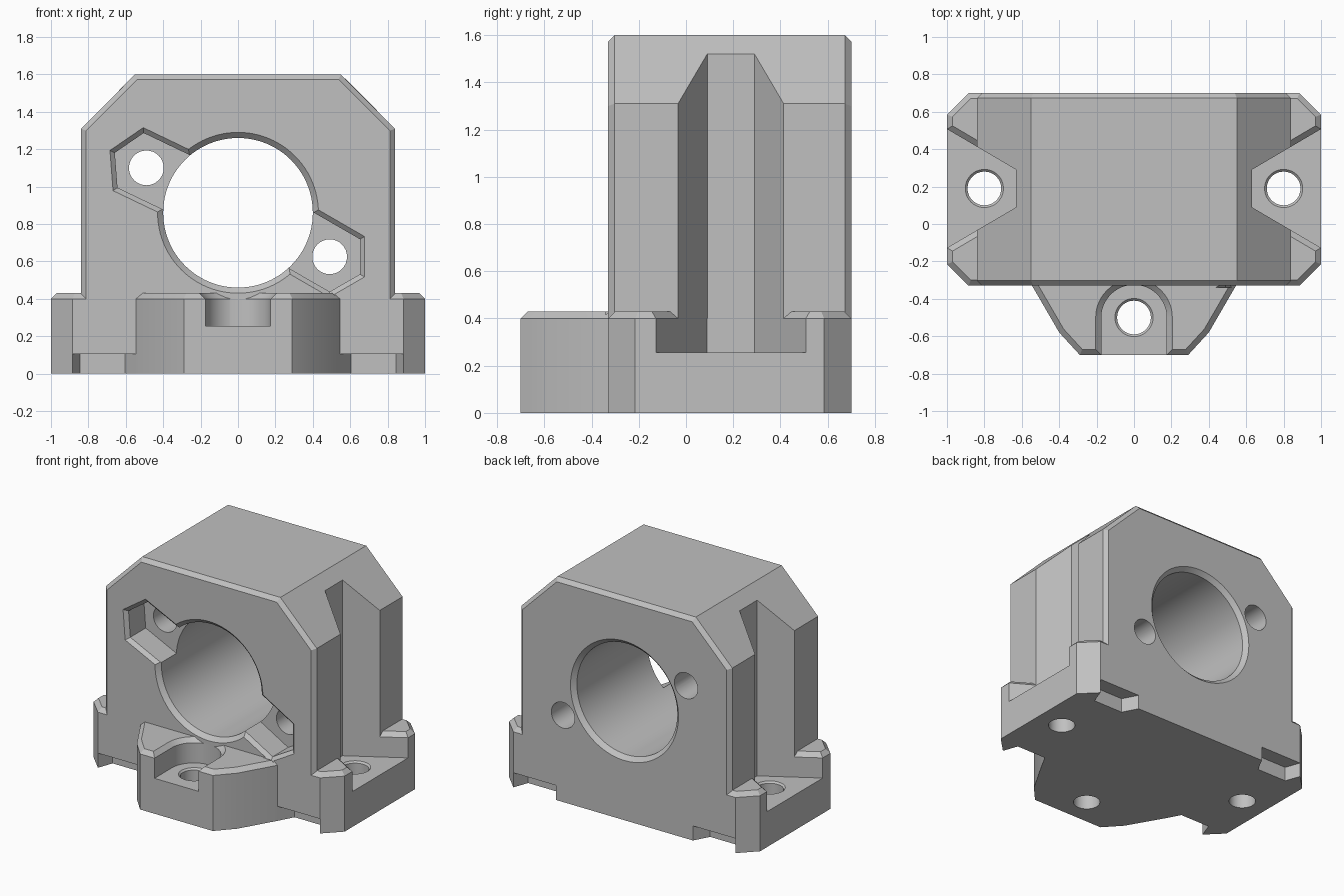
import bpy
import bmesh
from math import sin, cos, tau, radians
from mathutils import Vector

cube = bpy.data.objects.get("Cube")
if cube:
    bpy.data.objects.remove(cube, do_unlink=True)

grey = bpy.data.materials.new("plain grey")
grey.use_nodes = True
colour = (0.53, 0.53, 0.53, 1)
grey.diffuse_color = colour
grey.node_tree.nodes["Principled BSDF"].inputs["Base Color"].default_value = colour


def grow(points, amount):
    """Offset a counter-clockwise outline outwards with mitred corners."""
    result = []
    for i, point in enumerate(points):
        p, before, after = Vector(point), Vector(points[i - 1]), Vector(points[(i + 1) % len(points)])
        a, b = (p - before).normalized(), (after - p).normalized()
        na, nb = Vector((a.y, -a.x)), Vector((b.y, -b.x))
        result.append(p + (na + nb) * amount / (1 + na.dot(nb)))
    return result


def loft(name, points, rings, along_y=False):
    """Solid through offset copies of an outline, rings = (offset, position)."""
    bm = bmesh.new()
    loops = []
    for amount, pos in rings:
        loops.append([bm.verts.new((u, pos, v) if along_y else (u, v, pos))
                      for u, v in grow(points, amount)])
    n = len(points)
    for low, high in zip(loops, loops[1:]):
        for i in range(n):
            j = (i + 1) % n
            bm.faces.new((low[i], low[j], high[j], high[i]))
    bm.faces.new(loops[0][::-1])
    bm.faces.new(loops[-1])
    bmesh.ops.recalc_face_normals(bm, faces=bm.faces)
    mesh = bpy.data.meshes.new(name)
    bm.to_mesh(mesh)
    bm.free()
    mesh.materials.append(grey)
    obj = bpy.data.objects.new(name, mesh)
    bpy.context.collection.objects.link(obj)
    return obj


def combine(target, tool, operation="DIFFERENCE"):
    mod = target.modifiers.new("combine", "BOOLEAN")
    mod.operation, mod.solver, mod.object = operation, "EXACT", tool
    bpy.context.view_layer.objects.active = target
    bpy.ops.object.modifier_apply(modifier=mod.name)
    bpy.data.objects.remove(tool, do_unlink=True)


def arc(x, y, r, start=0, end=tau, n=48):
    return [(x + r * cos(start + (end - start) * i / n),
             y + r * sin(start + (end - start) * i / n)) for i in range(n)]


def mirrored(points, sx, sy=1, cy=0):
    flipped = [(x * sx, cy + (y - cy) * sy) for x, y in points]
    return flipped if sx * sy > 0 else flipped[::-1]


FRONT, BACK, MID = -0.33, 0.70, 0.185
FLOOR, EDGE, TOP = 0.255, 0.40, 0.43

# Base plate with chamfered corners and a front lobe
half = [(0.29, -0.70), (0.40, -0.58), (0.545, FRONT), (0.885, FRONT),
        (1, -0.215), (1, 0.585), (0.885, BACK)]
base = loft("mount_block", half + mirrored(half, -1), [(0, 0), (0, EDGE), (-0.03, TOP)])

# Side recesses: flared through the base, straight through the housing
recess = [(0.63, 0.09), (1.2, -0.245), (1.2, 0.625), (0.63, 0.29)]
flare = [(0, FLOOR), (0, EDGE), (0.04, EDGE + 0.04)]
for side in (1, -1):
    combine(base, loft("recess_cutter", mirrored(recess, side), flare))

# U-shaped screw seat in the lobe
seat = [(-0.175, -0.9), (0.175, -0.9)] + arc(0, -0.50, 0.175, 0, tau / 2, 24) + [(-0.175, -0.50)]
combine(base, loft("seat_cutter", seat, flare))

# Housing with sloped shoulders and chamfered front and back edges
shoulder = [(0.84, 0.2), (0.84, 1.31), (0.55, 1.60)]
housing = loft("housing", shoulder + mirrored(shoulder, -1),
               [(-0.027, FRONT), (0, FRONT + 0.027), (0, BACK - 0.027), (-0.027, BACK)], True)
for side in (1, -1):
    combine(housing, loft("recess_cutter", mirrored(recess, side), [(0, FLOOR), (0, 2)]))
combine(base, housing, "UNION")

# Main bore, chamfered at both ends
combine(base, loft("bore_cutter", arc(0, 0.86, 0.40, n=96),
                   [(0.04, FRONT - 0.01), (0, FRONT + 0.03), (0, BACK - 0.03), (0.04, BACK + 0.01)], True))

# Hexagonal nut pockets opening into the bore, with bolt holes to the back
for x, z, angle in ((-0.49, 1.10, 154.4), (0.49, 0.625, -30)):
    a = radians(angle)
    hexagon = [Vector((x + 0.187 * cos(a + k * tau / 6), z + 0.187 * sin(a + k * tau / 6)))
               for k in (-1, 0, 1)]
    inward = Vector((cos(a), sin(a))) * -0.33
    pocket = hexagon + [hexagon[2] + inward, hexagon[0] + inward]
    combine(base, loft("pocket_cutter", pocket,
                       [(0.035, FRONT - 0.01), (0, FRONT + 0.025), (0, FRONT + 0.2)], True))
    combine(base, loft("bolt_cutter", arc(x, z, 0.093, n=32),
                       [(0, FRONT + 0.1), (0, BACK + 0.1)], True))

# Vertical screw holes with a small countersink
for x, y in ((0.8, 0.19), (-0.8, 0.19), (0, -0.50)):
    combine(base, loft("screw_cutter", arc(x, y, 0.09),
                       [(0, -0.1), (0, FLOOR - 0.012), (0.012, FLOOR), (0.012, FLOOR + 0.01)]))

# Shallow slots under the front and back edges
slot = [(0.54, FRONT - 0.01), (0.888, FRONT - 0.01), (0.845, -0.22), (0.605, -0.22)]
for sx in (1, -1):
    for sy in (1, -1):
        combine(base, loft("slot_cutter", mirrored(slot, sx, sy, MID), [(0, -0.1), (0, 0.105)]))

# Smooth curved walls, keep edges crisp
bpy.ops.object.select_all(action="DESELECT")
base.select_set(True)
bpy.context.view_layer.objects.active = base
bpy.ops.object.shade_smooth_by_angle(angle=radians(20))
